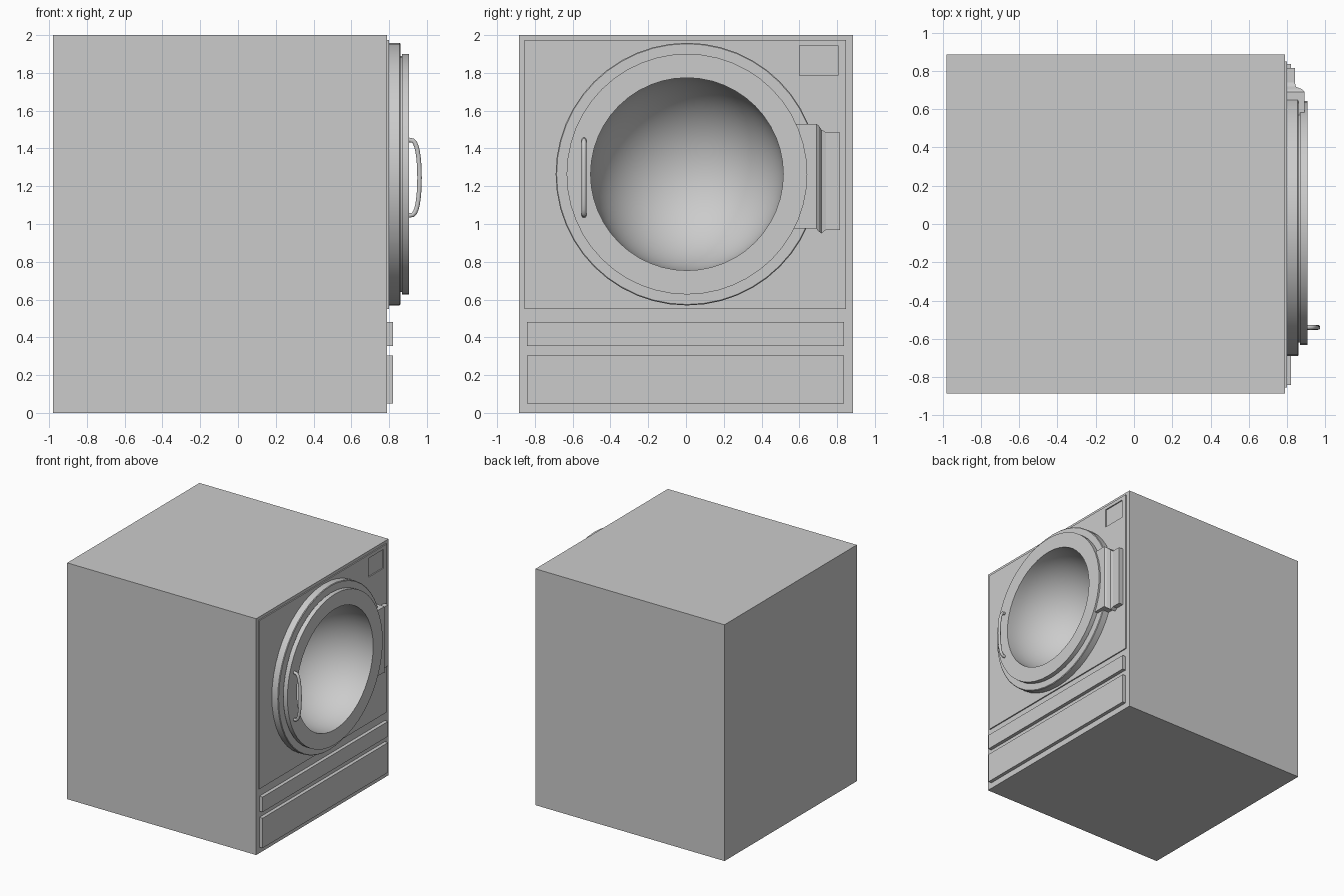
import bpy, bmesh, math
from mathutils import Vector, Matrix

cube = bpy.data.objects.get("Cube")
if cube:
    bpy.data.objects.remove(cube, do_unlink=True)

grey = bpy.data.materials.new("light_grey")
grey.use_nodes = True
GREY = (0.6, 0.6, 0.6, 1)
grey.diffuse_color = GREY
grey.node_tree.nodes["Principled BSDF"].inputs["Base Color"].default_value = GREY

DOOR_Y, DOOR_Z = 0.005, 1.264


def finish(name, bm):
    bmesh.ops.recalc_face_normals(bm, faces=bm.faces)
    mesh = bpy.data.meshes.new(name)
    bm.to_mesh(mesh)
    bm.free()
    mesh.materials.append(grey)
    obj = bpy.data.objects.new(name, mesh)
    bpy.context.collection.objects.link(obj)
    return obj


def box(name, x, y, z):
    bm = bmesh.new()
    bmesh.ops.create_cube(bm, size=1)
    for v in bm.verts:
        v.co = [(a + b) / 2 + c * (b - a) for (a, b), c in zip((x, y, z), v.co)]
    return finish(name, bm)


def smooth(obj, angle=30):
    bpy.ops.object.select_all(action='DESELECT')
    obj.select_set(True)
    bpy.context.view_layer.objects.active = obj
    bpy.ops.object.shade_smooth_by_angle(angle=math.radians(angle))


def cut(obj, cutter):
    mod = obj.modifiers.new("cut", 'BOOLEAN')
    mod.operation = 'DIFFERENCE'
    mod.solver = 'EXACT'
    mod.object = cutter
    cutter.hide_render = True
    cutter.hide_set(True)


# Cabinet, front panel and the two lower covers
cabinet = box("cabinet", (-0.98, 0.79), (-0.885, 0.885), (0, 2))
panel = box("front_panel", (0.78, 0.80), (-0.855, 0.848), (0.55, 1.975))
box("upper_kick_cover", (0.78, 0.82), (-0.842, 0.836), (0.355, 0.482))
box("lower_kick_cover", (0.78, 0.82), (-0.842, 0.836), (0.05, 0.303))

# Openings for the drum and the small recessed display
bm = bmesh.new()
bmesh.ops.create_cone(bm, cap_ends=True, segments=48, radius1=0.56, radius2=0.56, depth=0.8,
                      matrix=Matrix.Translation((0.7, DOOR_Y, DOOR_Z)) @ Matrix.Rotation(math.pi / 2, 4, 'Y'))
drum_cutter = finish("drum_cutter", bm)
display_cutter = box("display_cutter", (0.75, 0.85), (0.6, 0.805), (1.785, 1.945))
cut(cabinet, drum_cutter)
cut(panel, drum_cutter)
cut(panel, display_cutter)

# Stepped round door with a hollow bowl, spun as one profile of (x, radius)
R = 0.51
profile = [(0.79, 0.695), (0.855, 0.695), (0.86, 0.69), (0.86, 0.625), (0.867, 0.625),
           (0.867, 0.637), (0.905, 0.637), (0.905, R), (0.87, R)]
for i in range(1, 17):
    a = i / 16 * math.pi / 2
    profile.append((0.87 - R * math.sin(a), max(R * math.cos(a), 0)))
bm = bmesh.new()
verts = [bm.verts.new((x, DOOR_Y, DOOR_Z + r)) for x, r in profile]
edges = [bm.edges.new(pair) for pair in zip(verts, verts[1:])]
bmesh.ops.spin(bm, geom=verts + edges, cent=(0, DOOR_Y, DOOR_Z), axis=(1, 0, 0),
               angle=math.tau, steps=48, use_merge=True)
bmesh.ops.remove_doubles(bm, verts=bm.verts, dist=0.0005)
door = finish("door", bm)
# Make the open shell face outwards at the front
ring = max(door.data.polygons, key=lambda p: p.center.x)
if ring.normal.x < 0:
    door.data.flip_normals()
smooth(door)

# Hinge, lofted through sections of (y, front x, bottom z, top z)
sections = [(0.57, 0.89, 0.975, 1.53), (0.69, 0.89, 0.975, 1.53), (0.703, 0.88, 0.96, 1.52),
            (0.717, 0.846, 0.95, 1.5), (0.74, 0.84, 0.968, 1.485), (0.815, 0.84, 0.968, 1.485)]
bm = bmesh.new()
loops = [[bm.verts.new((x, y, z)) for x, z in ((0.79, lo), (front, lo), (front, hi), (0.79, hi))]
         for y, front, lo, hi in sections]
for a, b in zip(loops, loops[1:]):
    for i in range(4):
        j = (i + 1) % 4
        bm.faces.new((a[i], a[j], b[j], b[i]))
bm.faces.new(loops[0])
bm.faces.new(loops[-1])
finish("hinge", bm)

# Bowed tube handle
bm = bmesh.new()
path = [Vector((0.895, -0.54, 1.445))]
for i in range(17):
    a = math.pi * i / 16
    c, s = math.cos(a), math.sin(a)
    path.append(Vector((0.905 + 0.056 * s ** 0.6 if s > 0.01 else 0.905, -0.54,
                        1.245 + 0.2 * c)))
path.append(Vector((0.895, -0.54, 1.045)))
rings = []
for i, p in enumerate(path):
    t = (path[min(i + 1, len(path) - 1)] - path[max(i - 1, 0)]).normalized()
    side = Vector((0, 1, 0))
    out = side.cross(t)
    rings.append([bm.verts.new(p + 0.0125 * (side * math.cos(k * math.pi / 5) + out * math.sin(k * math.pi / 5)))
                  for k in range(10)])
for a, b in zip(rings, rings[1:]):
    for k in range(10):
        j = (k + 1) % 10
        bm.faces.new((a[k], a[j], b[j], b[k]))
bm.faces.new(rings[0])
bm.faces.new(rings[-1])
smooth(finish("handle", bm), 60)
